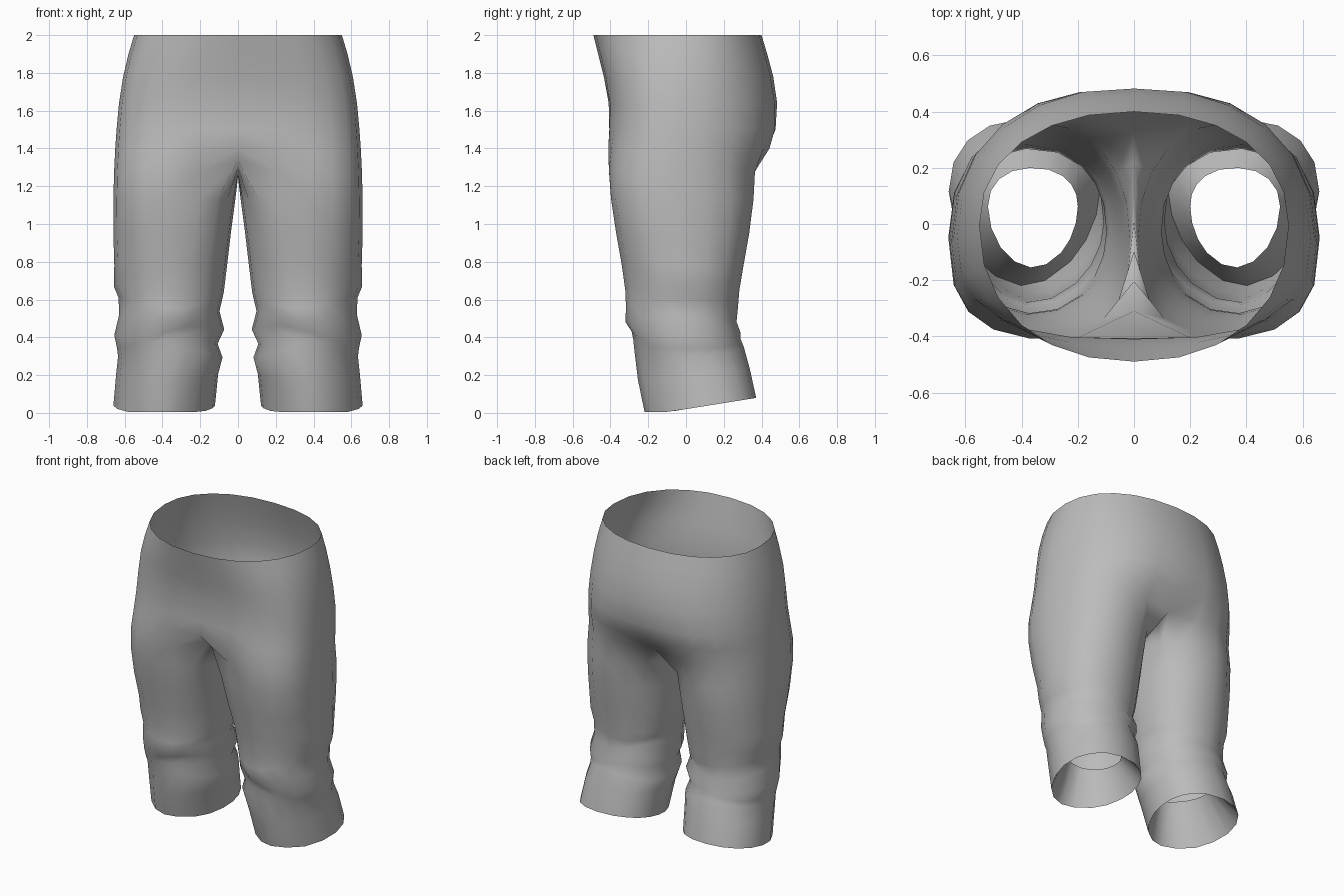
import bpy, bmesh
from math import sin, cos, pi, radians

cube = bpy.data.objects.get("Cube")
if cube:
    bpy.data.objects.remove(cube)

ARC, INNER = 13, 5          # points on the outer arc and on the inner thigh
BACK_ROUND = 2.2            # squareness of the back half of every section

# height, inner x, outer x, front y, back y, how leg-like (0 torso, 1 leg),
# how far back the widest point sits, squareness of the front half
TORSO = [(2.0, 0, .55, -.49, .40, 0, .04, 2.2), (1.9, 0, .58, -.465, .43, 0, 0, 2.4),
         (1.78, 0, .608, -.435, .462, 0, -.05, 2.6), (1.64, 0, .63, -.412, .487, .04, -.09, 2.65),
         (1.5, 0, .643, -.414, .488, .12, -.09, 2.65), (1.4, 0, .65, -.422, .46, .25, -.08, 2.65)]
CROTCH = (1.28, 0, .656, -.42, .385, .65, -.05, 2.65)
LEG = [(1.13, .014, .66, -.397, .358, 1, -.04, 2.6), (.95, .038, .66, -.37, .335, 1, -.02, 2.4),
       (.78, .058, .655, -.34, .305, 1, 0, 2.1), (.65, .075, .657, -.322, .283, 1, 0, 2),
       (.58, .085, .632, -.318, .275, 1, 0, 2), (.51, .098, .63, -.322, .268, 1, 0, 2),
       (.43, .073, .655, -.288, .288, 1, 0, 1.9), (.37, .108, .64, -.28, .29, 1, 0, 1.9),
       (.32, .082, .635, -.276, .306, 1, 0, 1.9), (.2, .105, .645, -.255, .338, 1, .02, 1.85),
       (.03, .122, .66, -.22, .372, 1, .04, 1.8)]
LINING = (.26, .2, .52, -.155, .2, 1, .04, 1.9)


def power(v, n):
    return (abs(v) ** (2 / n)) * (1 if v >= 0 else -1)


def section(row, cx, rx, angle):
    """Point on a rounded oval whose widest point may sit off the middle."""
    yf, yb, shift, front_round = row[3], row[4], row[6], row[7]
    cy = (yf + yb) / 2 + shift
    if sin(angle) > 0:
        ry, n = yb - cy, BACK_ROUND
    else:
        ry, n = cy - yf, front_round
    return cx + rx * power(cos(angle), n), cy + ry * power(sin(angle), n)


def leg_section(row, angle):
    xi, xo = row[1:3]
    return section(row, (xi + xo) / 2, (xo - xi) / 2, angle)


def arc_points(row):
    """Outer half section, from the front middle round to the back middle."""
    w = row[5]
    pts = []
    for i in range(ARC):
        t = i / (ARC - 1) * 2 - 1
        ax, ay = section(row, 0, row[2], t * pi / 2)
        bx, by = leg_section(row, t * radians(130))
        x, y = ax + (bx - ax) * w, ay + (by - ay) * w
        if w < 1 and i in (0, ARC - 1):
            x = 0
        pts.append([x, y, row[0]])
    return pts


def leg_points(row):
    """Closed leg section with tilted folds near the knee and hem."""
    z = row[0]
    pts = arc_points(row)
    for j in range(1, INNER + 1):
        x, y = leg_section(row, radians(130 + 100 * j / (INNER + 1)))
        pts.append([x, y, z])
    for p in pts:
        if z < .1:
            p[2] = max(.005, .02 + .16 * p[1])
        elif z < .25:
            p[2] += .1 * p[1]
        elif z < .7:
            p[2] += .03 * sin(p[0] * 9 + z * 14)
    return pts


def crotch_points():
    """Leg top whose inner points follow the sagging seam."""
    pts = arc_points(CROTCH)
    front, back = pts[0], pts[-1]
    front[1], front[2] = -.31, 1.335
    back[1], back[2] = .33, 1.28
    for j in range(1, INNER + 1):
        t = j / (INNER + 1)
        y = back[1] + (front[1] - back[1]) * t
        z = back[2] + (front[2] - back[2]) * t - .06 * sin(pi * t)
        pts.append([0, y, z])
    return pts


def skin(bm, upper, lower, count, closed):
    for i in range(count if closed else count - 1):
        j = (i + 1) % count
        bm.faces.new((upper[i], lower[i], lower[j], upper[j]))


def ring(bm, pts):
    return [bm.verts.new(p) for p in pts]


# Half of the garment, mirrored across the middle seam
bm = bmesh.new()
crotch = ring(bm, crotch_points())
rows = [ring(bm, arc_points(r)) for r in TORSO] + [crotch]
for a, b in zip(rows, rows[1:]):
    skin(bm, a, b, ARC, False)
rows = [crotch] + [ring(bm, leg_points(r)) for r in LEG + [LINING]]
for a, b in zip(rows, rows[1:]):
    skin(bm, a, b, ARC + INNER, True)

mesh = bpy.data.meshes.new("trousers")
bm.to_mesh(mesh)
bm.free()
trousers = bpy.data.objects.new("trousers", mesh)
bpy.context.collection.objects.link(trousers)

mirror = trousers.modifiers.new("mirror", 'MIRROR')
mirror.use_clip = True
mirror.merge_threshold = .001

# Plain grey cloth
cloth = bpy.data.materials.new("grey cloth")
cloth.use_nodes = True
grey = (.5, .5, .5, 1)
cloth.diffuse_color = grey
cloth.node_tree.nodes["Principled BSDF"].inputs["Base Color"].default_value = grey
mesh.materials.append(cloth)

bpy.context.view_layer.objects.active = trousers
trousers.select_set(True)
bpy.ops.object.shade_smooth_by_angle(angle=radians(75))
